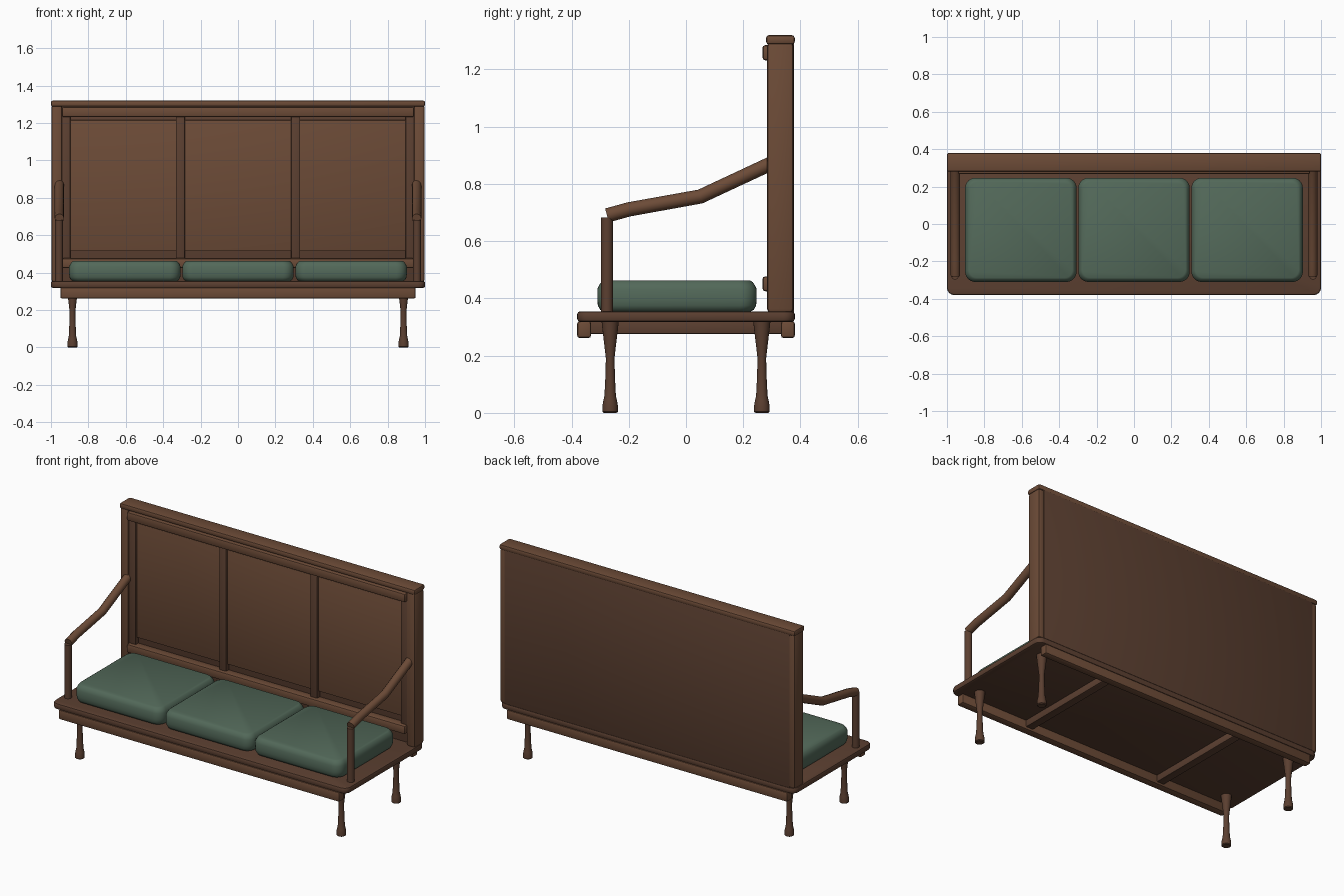
import bpy, bmesh
from math import cos, sin, pi, radians

if "Cube" in bpy.data.objects:
    bpy.data.objects.remove(bpy.data.objects["Cube"])


def material(name, rgb):
    m = bpy.data.materials.new(name)
    m.diffuse_color = (*rgb, 1)
    m.use_nodes = True
    m.node_tree.nodes["Principled BSDF"].inputs["Base Color"].default_value = m.diffuse_color
    return m


WOOD = material("brown_wood", (0.15, 0.07, 0.038))
DARK = material("dark_wood", (0.105, 0.05, 0.03))
GREEN = material("green_fabric", (0.085, 0.14, 0.1))


def finish(name, bm, mat, angle=35):
    bmesh.ops.recalc_face_normals(bm, faces=bm.faces[:])
    me = bpy.data.meshes.new(name)
    bm.to_mesh(me)
    bm.free()
    ob = bpy.data.objects.new(name, me)
    bpy.context.collection.objects.link(ob)
    me.materials.append(mat)
    bpy.ops.object.select_all(action='DESELECT')
    ob.select_set(True)
    bpy.context.view_layer.objects.active = ob
    bpy.ops.object.shade_smooth_by_angle(angle=radians(angle))
    return ob


def box(name, x, y, z, mat=WOOD, bevel=0.008):
    bm = bmesh.new()
    bmesh.ops.create_cube(bm, size=1)
    for v in bm.verts:
        v.co = [a[0] + (c + 0.5) * (a[1] - a[0]) for c, a in zip(v.co, (x, y, z))]
    if bevel:
        bmesh.ops.bevel(bm, geom=bm.edges[:], offset=bevel, segments=2,
                        profile=0.5, affect='EDGES')
    return finish(name, bm, mat)


def loft(name, rings, mat, angle=35):
    bm = bmesh.new()
    rows = [[bm.verts.new(p) for p in r] for r in rings]
    n = len(rows[0])
    for a, b in zip(rows, rows[1:]):
        for i in range(n):
            j = (i + 1) % n
            bm.faces.new((a[i], a[j], b[j], b[i]))
    bm.faces.new(rows[0])
    bm.faces.new(rows[-1])
    return finish(name, bm, mat, angle)


def slab(name, x, y, radius, levels, mat, angle=35):
    """Rounded rectangle lofted through (inset, z) levels."""
    rings = []
    for inset, z in levels:
        r = radius - inset * 0.5
        ring = []
        corners = ((x[1], y[1], -1, -1), (x[0], y[1], 1, -1),
                   (x[0], y[0], 1, 1), (x[1], y[0], -1, 1))
        for k, (cx, cy, sx, sy) in enumerate(corners):
            for i in range(7):
                a = (k + i / 6) * pi / 2
                ring.append((cx + sx * (r + inset) + r * cos(a),
                             cy + sy * (r + inset) + r * sin(a), z))
        rings.append(ring)
    return loft(name, rings, mat, angle)


def turned(name, cx, cy, profile, mat, n=20):
    rings = [[(cx + r * cos(2 * pi * i / n), cy + r * sin(2 * pi * i / n), z)
              for i in range(n)] for r, z in profile]
    return loft(name, rings, mat)


# Seat platform
slab("seat_platform", (-1, 1), (-0.38, 0.38), 0.04,
     [(0.01, 0.318), (0.003, 0.321), (0, 0.328), (0, 0.345), (0.003, 0.352), (0.01, 0.355)], DARK)

# Aprons and cross bars below the seat
box("front_apron", (-0.95, 0.95), (-0.38, -0.332), (0.262, 0.32))
box("back_apron", (-0.95, 0.95), (0.332, 0.38), (0.262, 0.32))
for s, side in ((-1, "left"), (1, "right")):
    box(side + "_cross_bar", (s * 0.47 - 0.025, s * 0.47 + 0.025), (-0.34, 0.34),
        (0.276, 0.32), DARK, 0.004)

# Turned legs
LEG = [(0.022, 0), (0.027, 0.004), (0.027, 0.025), (0.024, 0.042), (0.02, 0.06),
       (0.017, 0.12), (0.015, 0.19), (0.019, 0.225), (0.025, 0.275), (0.03, 0.32)]
for sx, side in ((-1, "left"), (1, "right")):
    for sy, end in ((-1, "front"), (1, "back")):
        turned(f"{end}_{side}_leg", sx * 0.885, sy * 0.265, LEG, DARK)

# Back: posts, board, raised panel, rails and cap
for s, side in ((-1, "left"), (1, "right")):
    box(side + "_back_post", sorted((s * 0.94, s * 0.998)), (0.283, 0.376),
        (0.35, 1.295), WOOD, 0.014)
box("back_board", (-0.965, 0.965), (0.318, 0.378), (0.352, 1.292), DARK, 0.003)
box("front_panel", (-0.9, 0.9), (0.304, 0.325), (0.515, 1.215), WOOD, 0.003)
for i, x in enumerate((-0.92, -0.308, 0.308, 0.92)):
    box(f"back_stile_{i + 1}", (x - 0.024, x + 0.024), (0.29, 0.325), (0.43, 1.25), DARK, 0.006)
box("upper_back_rail", (-0.942, 0.942), (0.267, 0.325), (1.232, 1.285), WOOD, 0.01)
box("lower_back_rail", (-0.942, 0.942), (0.267, 0.325), (0.425, 0.477), WOOD, 0.01)
box("top_cap", (-1, 1), (0.28, 0.38), (1.287, 1.32), WOOD, 0.01)

# Arms and arm supports
ARM = [(-0.276, 0.69), (-0.2, 0.711), (0.05, 0.756), (0.32, 0.882)]
for s, side in ((-1, "left"), (1, "right")):
    cu = bpy.data.curves.new(side + "_arm", 'CURVE')
    cu.dimensions = '3D'
    cu.bevel_depth = 0.025
    cu.bevel_resolution = 4
    cu.use_fill_caps = True
    sp = cu.splines.new('POLY')
    sp.points.add(len(ARM) - 1)
    for p, (y, z) in zip(sp.points, ARM):
        p.co = (s * 0.955, y, z, 1)
    ob = bpy.data.objects.new(side + "_arm", cu)
    bpy.context.collection.objects.link(ob)
    cu.materials.append(WOOD)
    bpy.ops.object.select_all(action='DESELECT')
    ob.select_set(True)
    bpy.context.view_layer.objects.active = ob
    bpy.ops.object.convert(target='MESH')
    bpy.ops.object.shade_smooth_by_angle(angle=radians(35))
    turned(side + "_arm_support", s * 0.957, -0.276, [(0.021, 0.35), (0.021, 0.682)], DARK, 16)

# Seat cushions
CUSHION = [(0.025, 0.353), (0.01, 0.36), (0.002, 0.375), (0, 0.395), (0, 0.432),
           (0.006, 0.446), (0.014, 0.457), (0.022, 0.462)]
for i, x in enumerate((-0.605, 0, 0.605)):
    slab(f"cushion_{i + 1}", (x - 0.298, x + 0.298), (-0.31, 0.247), 0.055, CUSHION, GREEN, 40)
